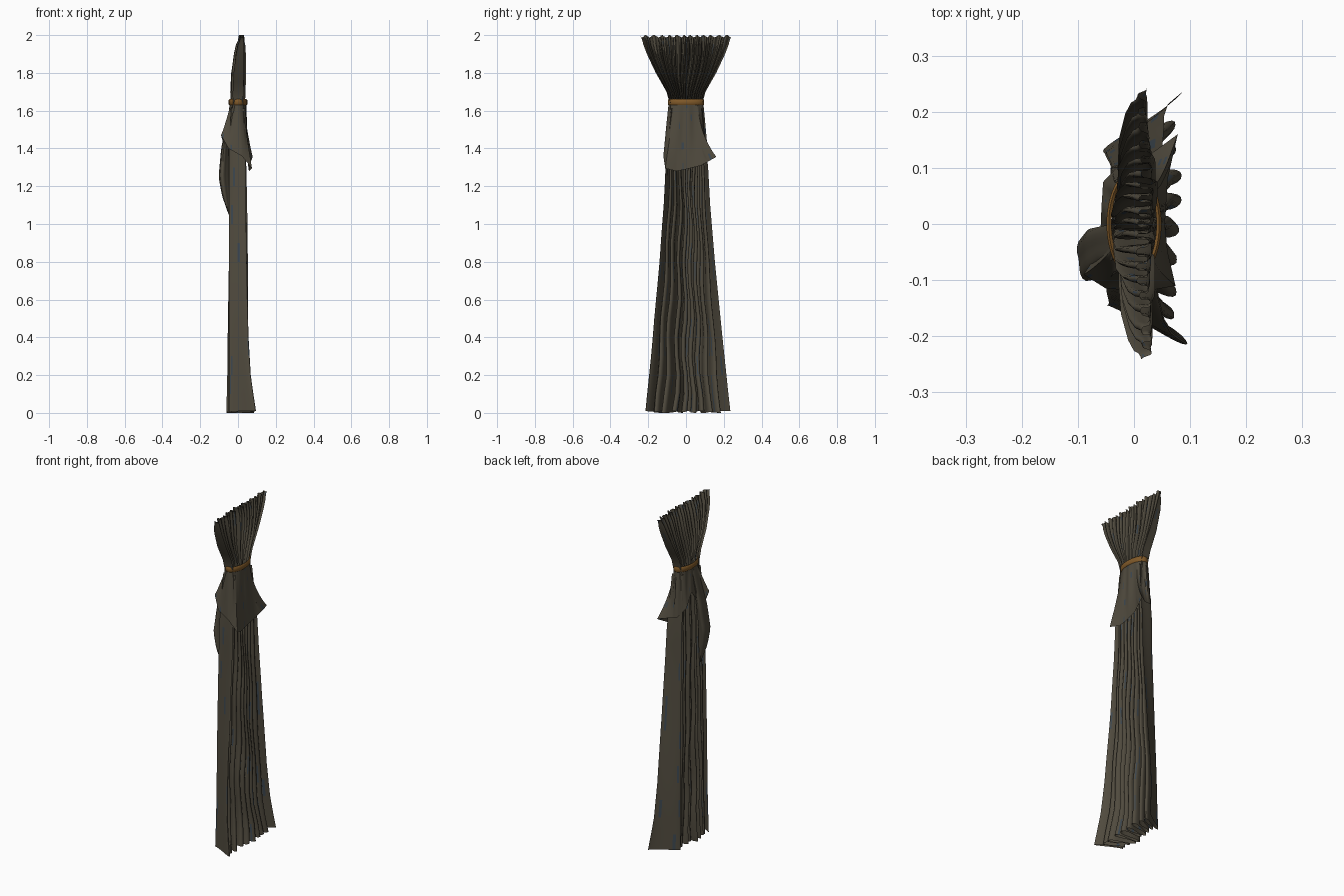
import bpy, math, random

if "Cube" in bpy.data.objects:
    bpy.data.objects.remove(bpy.data.objects["Cube"])

random.seed(4)


def material(name, rgb):
    m = bpy.data.materials.new(name)
    m.diffuse_color = (*rgb, 1)
    m.use_nodes = True
    m.node_tree.nodes["Principled BSDF"].inputs["Base Color"].default_value = m.diffuse_color
    return m


CLOTH = material("dark_olive_cloth", (0.080, 0.069, 0.048))
BLUE = material("slate_blue_fleck", (0.045, 0.062, 0.078))
GOLD = material("ochre_tie", (0.215, 0.100, 0.022))


def interp(table, z):
    """Piecewise linear lookup of (z, a, b, ...) rows, z falling."""
    if z >= table[0][0]:
        return table[0][1:]
    for p, q in zip(table, table[1:]):
        if z >= q[0]:
            t = (p[0] - z) / (p[0] - q[0])
            return [a + (b - a) * t for a, b in zip(p[1:], q[1:])]
    return table[-1][1:]


def grid_object(name, rows, mats, closed=False, fleck=0.0):
    n = len(rows[0])
    verts = [v for r in rows for v in r]
    faces = []
    for i in range(len(rows) - 1):
        for j in range(n if closed else n - 1):
            k = (j + 1) % n
            faces.append((i * n + j, i * n + k, (i + 1) * n + k, (i + 1) * n + j))
    me = bpy.data.meshes.new(name)
    me.from_pydata(verts, [], faces)
    for m in mats:
        me.materials.append(m)
    for p in me.polygons:
        if fleck and random.random() < fleck:
            p.material_index = 1
    ob = bpy.data.objects.new(name, me)
    bpy.context.collection.objects.link(ob)
    bpy.ops.object.select_all(action='DESELECT')
    ob.select_set(True)
    bpy.context.view_layer.objects.active = ob
    bpy.ops.object.shade_smooth_by_angle(angle=math.radians(50))
    return ob


def pleated_sheet(name, table, levels, folds, steps, envelope, edge, fleck, omega, rough):
    """Folded cloth; table rows are z, half width in y, min x, max x, -x side width ratio."""
    shift = [random.uniform(-rough, rough) for _ in range(folds + 2)]
    amp = [random.uniform(0.68, 1.0) for _ in range(folds + 2)]
    amp[0] = amp[1] = amp[-1] = amp[-2] = 1.0
    rows = []
    for i, z in enumerate(levels):
        half, x0, x1, ratio = interp(table, z)
        row = []
        for j in range(folds * steps + 1):
            f = j / steps
            k = min(int(f), folds - 1)
            t = f - k
            s = 0.5 - 0.5 * math.cos(math.pi * t)
            wave = -math.cos(math.pi * f) * (amp[k] * (1 - t) + amp[k + 1] * t)
            u = f / folds * 2 - 1
            # rounded folds: the cloth doubles back as it crosses over
            lean = (shift[k] * (1 - s) + shift[k + 1] * s) / folds * 2
            lean += omega * math.sin(2 * math.pi * f) / folds
            lean += 0.05 * math.sin(14 * z + 3 * u) * (1 - u * u)
            lean *= min(1, 5 * (1 - abs(u)))
            env = math.sqrt(max(0.0, 1 - envelope * u * u))
            x = (x0 + x1) / 2 + (x1 - x0) / 2 * wave * env
            x += 0.004 * math.sin(3 * z + 5 * u)
            spread = 1 - (1 - ratio) * (0.5 - 0.5 * wave)
            dz = 0
            if i in (0, len(levels) - 1):
                dz = edge * (0.5 + 0.5 * math.sin(f * 2.1)) * (-1 if i == 0 else 1)
            row.append((x, half * spread * max(-1, min(1, u + lean)), z + dz))
        rows.append(row)
    return grid_object(name, rows, [CLOTH, BLUE], fleck=fleck)


# Gathered fan above the tie
fan = [(2.0, .242, .005, .032, 1), (1.975, .232, .002, .03, 1), (1.95, .226, -.012, .036, 1),
       (1.9, .207, -.025, .040, 1), (1.8, .160, -.040, .042, 1), (1.7, .103, -.044, .041, 1),
       (1.64, .087, -.042, .038, 1), (1.55, .09, -.042, .038, 1)]
pleated_sheet("upper_gathers", fan,
              [2.0, 1.985, 1.97, 1.95, 1.9, 1.85, 1.8, 1.75, 1.7, 1.67, 1.64, 1.58],
              37, 8, 0.6, 0.012, 0.03, 0.4, 0.3)

# Long hanging drop below the tie, wider on the +x side
drop = [(1.62, .085, -.04, .038, 1), (1.3, .117, -.05, .047, .92), (1.1, .128, -.05, .05, .88),
        (.8, .153, -.052, .054, .8), (.4, .193, -.054, .060, .7), (.2, .214, -.055, .070, .66),
        (0, .235, -.060, .098, .62)]
pleated_sheet("long_drop", drop,
              [1.62, 1.5, 1.4, 1.3, 1.2, 1.1, 1.0, .9, .8, .7, .6, .5, .4, .3, .2, .1, 0.0],
              19, 12, 0.2, 0.010, 0.04, 0.7, 0.3)

# Folded-over skirt hanging from the tie: hem points run counter-clockwise
hem = [(.055, 0, 1.29), (.06, .08, 1.31), (.078, .16, 1.355), (.03, .125, 1.36),
       (-.02, .112, 1.37), (-.055, .075, 1.42), (-.058, .03, 1.50), (-.06, -.02, 1.44),
       (-.07, -.06, 1.40), (-.09, -.09, 1.47), (-.05, -.115, 1.40),
       (.02, -.12, 1.36), (.074, -.11, 1.295), (.06, -.05, 1.28)]
rows, per = [], 8
N = len(hem) * per
for i in range(11):
    t = i / 10
    row = []
    for j in range(N):
        a, b = hem[j // per], hem[(j // per + 1) % len(hem)]
        s = (j % per) / per
        x, y, z = [p + (q - p) * s for p, q in zip(a, b)]
        ang = math.atan2(y / .09, x / .045)
        tx, ty = .043 * math.cos(ang), .090 * math.sin(ang)
        wx = t ** 1.5
        wy = t ** (2.2 if y > .1 and x > 0 else 0.9)
        r = 1 + 0.06 * math.sin(ang * 11) * math.sin(math.pi * min(1, t + .15))
        row.append(((tx + (x - tx) * wx) * r, ty + (y - ty) * wy, 1.65 + (z - 1.65) * t))
    rows.append(row)
grid_object("folded_skirt", rows, [CLOTH, BLUE], closed=True, fleck=0.02)

# Loose tail on the -x side: rows are z, centre x, centre y, half x, half y
tail = [(1.62, -.035, -.03, .006, .03), (1.5, -.055, -.035, .015, .03),
        (1.4, -.070, -.045, .020, .036), (1.25, -.078, -.062, .026, .036),
        (1.15, -.066, -.066, .020, .026), (1.05, -.047, -.066, .003, .006)]
rows = []
for i in range(20):
    z = 1.62 - .57 * i / 19
    cx, cy, hx, hy = interp(tail, z)
    row = []
    for j in range(24):
        a = 2 * math.pi * j / 24
        r = 1 + 0.18 * math.sin(3 * a + 1)
        row.append((cx + hx * r * math.cos(a), cy + hy * r * math.sin(a), z))
    rows.append(row)
grid_object("loose_tail", rows, [CLOTH], closed=True)

# Tie band around the pinch
rows = []
for dz, g in ((-.016, 0), (-.012, .004), (.012, .004), (.016, 0),
              (.012, -.005), (-.012, -.005), (-.016, 0)):
    rows.append([((.045 + g) * math.cos(2 * math.pi * j / 48),
                  (.092 + g) * math.sin(2 * math.pi * j / 48), 1.645 + dz) for j in range(48)])
grid_object("tie_band", rows, [GOLD], closed=True)
